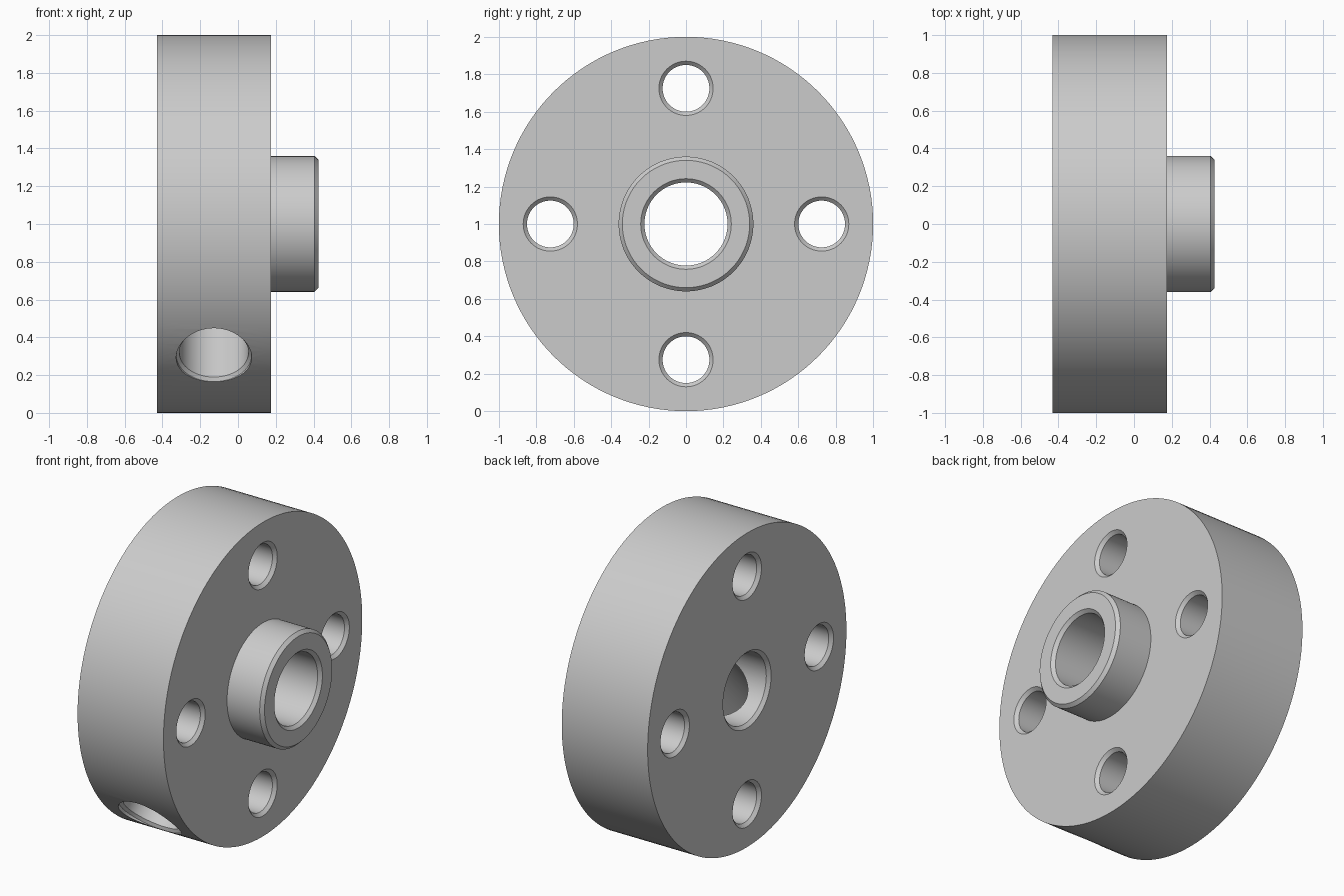
import bpy, bmesh, math
from mathutils import Matrix, Vector

cube = bpy.data.objects.get("Cube")
if cube:
    bpy.data.objects.remove(cube, do_unlink=True)

# Plain grey metal
metal = bpy.data.materials.new("grey_metal")
metal.use_nodes = True
GREY = (0.6, 0.6, 0.6, 1)
metal.diffuse_color = GREY
metal.node_tree.nodes["Principled BSDF"].inputs["Base Color"].default_value = GREY

X_AXIS = Vector((1, 0, 0))
BACK, FACE, TIP = -0.43, 0.175, 0.425   # stations along the axle
CH = 0.02                               # chamfer size


def lathe(name, profile, origin, axis, segments, closed):
    """Spin (distance along axis, radius) points; closed profiles form a ring."""
    bm = bmesh.new()
    place = Matrix.Translation(origin) @ axis.to_track_quat('Z', 'Y').to_matrix().to_4x4()
    rings = []
    for h, r in profile:
        rings.append([bm.verts.new(place @ Vector((r * math.cos(a), r * math.sin(a), h)))
                      for a in (math.tau * i / segments for i in range(segments))])
    pairs = list(zip(rings, rings[1:]))
    if closed:
        pairs.append((rings[-1], rings[0]))
    else:
        bm.faces.new(rings[0])
        bm.faces.new(rings[-1])
    for a, b in pairs:
        for i in range(segments):
            j = (i + 1) % segments
            bm.faces.new((a[i], a[j], b[j], b[i]))
    bmesh.ops.recalc_face_normals(bm, faces=bm.faces)
    mesh = bpy.data.meshes.new(name)
    bm.to_mesh(mesh)
    bm.free()
    mesh.materials.append(metal)
    obj = bpy.data.objects.new(name, mesh)
    bpy.context.collection.objects.link(obj)
    return obj


# Disc with hub and chamfered bore, as one turned ring
BORE, HUB = 0.222, 0.36
body = lathe("flanged_hub", [
    (BACK, BORE + CH), (BACK, 1), (FACE, 1), (FACE, HUB),
    (TIP - CH, HUB), (TIP, HUB - CH), (TIP, BORE + CH),
    (TIP - CH, BORE), (BACK + CH, BORE)],
    Vector((0, 0, 1)), X_AXIS, 128, True)

# Four bolt holes, chamfered at both mouths
HOLE, OVER = 0.125, 0.05
hole_profile = [
    (BACK - OVER, HOLE + CH + OVER), (BACK + CH, HOLE),
    (FACE - CH, HOLE), (FACE + OVER, HOLE + CH + OVER)]
cutters = []
for k in range(4):
    a = k * math.pi / 2
    centre = Vector((0, 0.725 * math.cos(a), 1 + 0.725 * math.sin(a)))
    cutters.append(lathe("bolt_hole_cutter", hole_profile, centre, X_AXIS, 64, False))

# Radial port from the rim into the bore, slanting down and forward
cutters.append(lathe("radial_port_cutter", [
    (0, 0.183), (0.963, 0.183), (0.98, 0.2), (1.1, 0.2)],
    Vector(((BACK + FACE) / 2, 0, 1)), Vector((0, -1, -1)).normalized(), 64, False))

bpy.context.view_layer.objects.active = body
for cutter in cutters:
    cutter.hide_render = True
    mod = body.modifiers.new("cut", 'BOOLEAN')
    mod.operation = 'DIFFERENCE'
    mod.solver = 'EXACT'
    mod.object = cutter
    bpy.ops.object.modifier_apply(modifier=mod.name)
    bpy.data.objects.remove(cutter, do_unlink=True)

# Smooth walls, crisp edges
for obj in bpy.context.selected_objects:
    obj.select_set(False)
body.select_set(True)
bpy.ops.object.shade_smooth_by_angle(angle=math.radians(30))
